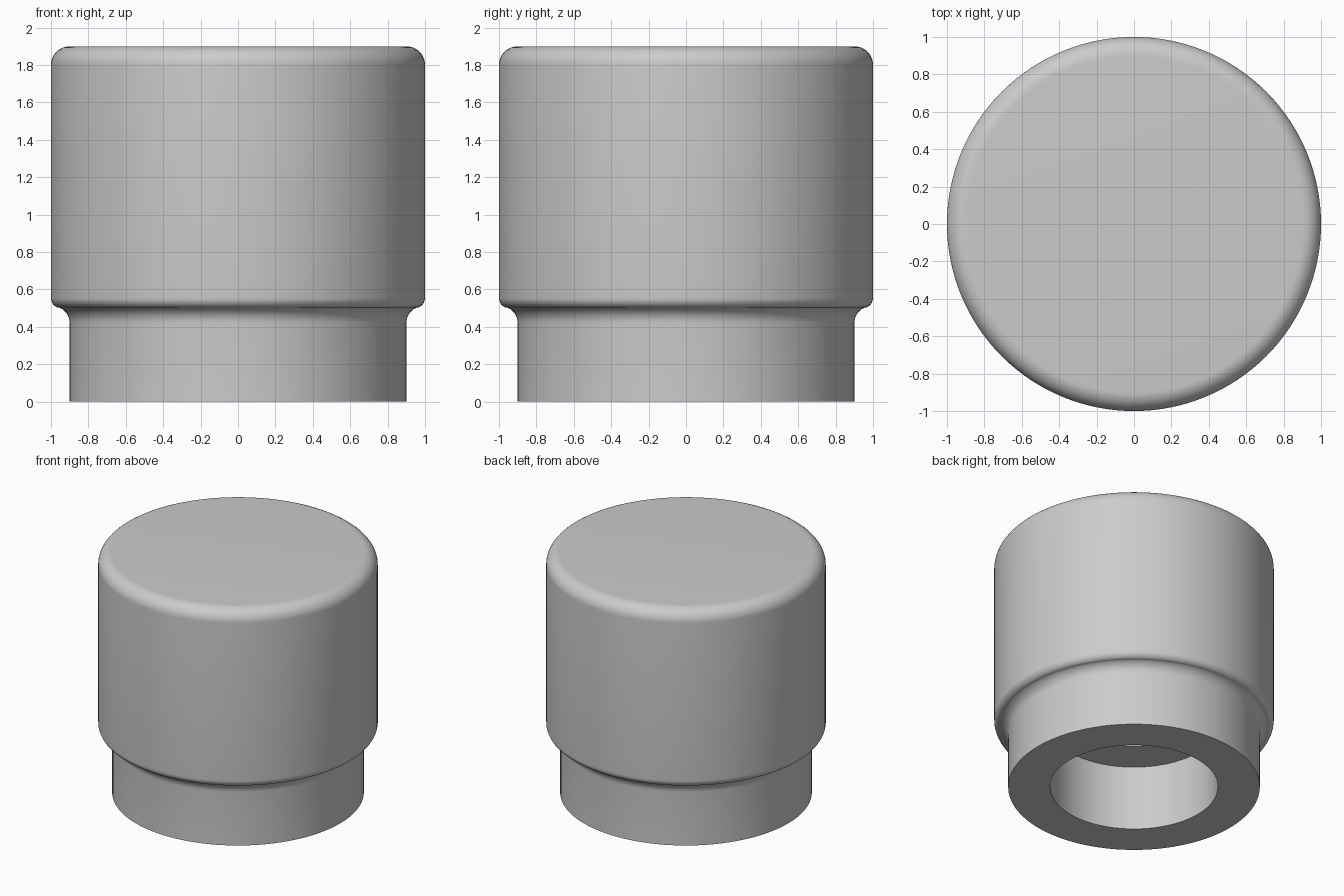
import bpy, bmesh, math

cube = bpy.data.objects.get("Cube")
if cube:
    bpy.data.objects.remove(cube, do_unlink=True)

SEGMENTS = 128


def arc(cx, cz, radius, start, end, steps):
    """Points along an arc in the radius/height plane, angles in degrees."""
    angles = [math.radians(start + (end - start) * i / steps) for i in range(steps + 1)]
    return [(cx + radius * math.cos(a), cz + radius * math.sin(a)) for a in angles]


def lathe(name, profile, material):
    """Spin a profile that starts and ends on the z axis."""
    bm = bmesh.new()
    verts = [bm.verts.new((r, 0, z)) for r, z in profile]
    edges = [bm.edges.new(pair) for pair in zip(verts, verts[1:])]
    bmesh.ops.spin(bm, geom=verts + edges, cent=(0, 0, 0), axis=(0, 0, 1),
                   angle=math.tau, steps=SEGMENTS, use_duplicate=False)
    bmesh.ops.remove_doubles(bm, verts=bm.verts, dist=0.0001)
    bmesh.ops.recalc_face_normals(bm, faces=bm.faces)
    mesh = bpy.data.meshes.new(name)
    bm.to_mesh(mesh)
    bm.free()
    mesh.materials.append(material)
    obj = bpy.data.objects.new(name, mesh)
    bpy.context.collection.objects.link(obj)
    bpy.ops.object.select_all(action="DESELECT")
    obj.select_set(True)
    bpy.context.view_layer.objects.active = obj
    bpy.ops.object.shade_smooth_by_angle(angle=math.radians(35))
    return obj


# Single grey finish
grey = bpy.data.materials.new("light_grey")
grey.use_nodes = True
grey.diffuse_color = (0.6, 0.6, 0.6, 1)
grey.node_tree.nodes["Principled BSDF"].inputs["Base Color"].default_value = (0.6, 0.6, 0.6, 1)

# Stepped bore, open at the bottom
bore = [(0, 1.4), (0.3, 1.4), (0.3, 0.51), (0.6, 0.51), (0.6, 0)]
# Narrow neck flaring into the wide head through a hollow and a rounded lip
neck = [(0.9, 0)] + arc(0.99, 0.42, 0.09, 180, 112, 8)
lip = arc(0.945, 0.555, 0.055, -70, 0, 8)
# Rounded crown with a flat top
crown = arc(0.9, 1.8, 0.1, 0, 90, 12) + [(0, 1.9)]

lathe("stepped_cap", bore + neck + lip + crown, grey)
